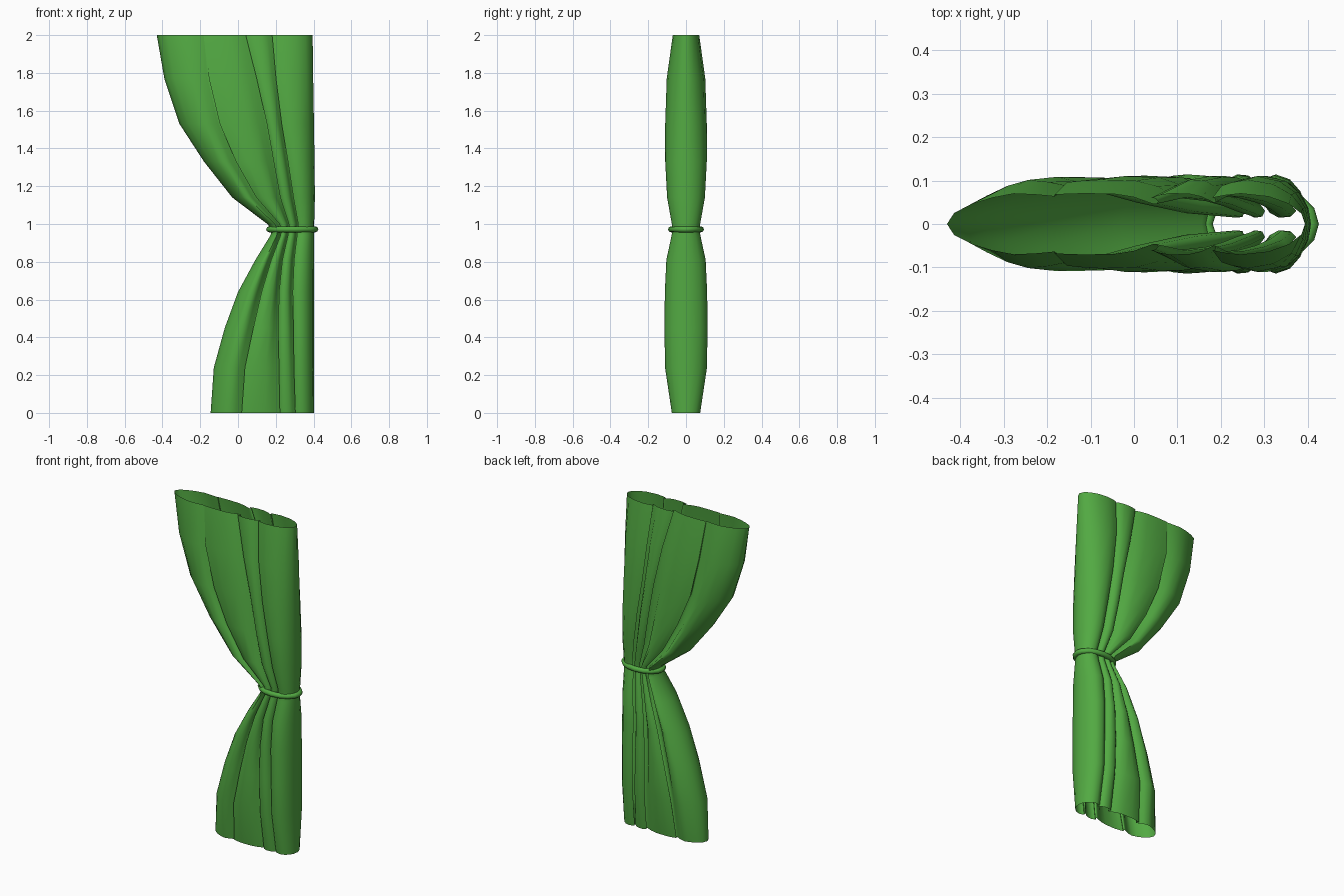
import bpy, bmesh, math

if "Cube" in bpy.data.objects:
    bpy.data.objects.remove(bpy.data.objects["Cube"])

mat = bpy.data.materials.new("green_cloth")
mat.diffuse_color = (0.085, 0.40, 0.055, 1)
mat.use_nodes = True
mat.node_tree.nodes["Principled BSDF"].inputs["Base Color"].default_value = mat.diffuse_color

# Rows: z, left x, right x, half depth, three crease positions (fractions), their depths
ROWS = [
    (2.00, -0.43, 0.395, 0.070, .30, .57, .74, .10, .35, .30),
    (1.77, -0.39, 0.398, 0.102, .30, .62, .75, .15, .42, .38),
    (1.53, -0.31, 0.402, 0.110, .30, .65, .76, .30, .52, .46),
    (1.33, -0.18, 0.405, 0.110, .29, .63, .76, .55, .62, .55),
    (1.14, -0.03, 0.407, 0.100, .29, .58, .74, .75, .72, .66),
    (1.00, 0.155, 0.403, 0.075, .26, .46, .66, .80, .80, .78),
    (0.97, 0.180, 0.402, 0.072, .22, .40, .60, .80, .80, .80),
    (0.94, 0.172, 0.402, 0.076, .23, .40, .61, .80, .80, .78),
    (0.81, 0.092, 0.402, 0.104, .27, .46, .66, .72, .72, .66),
    (0.64, 0.000, 0.402, 0.112, .31, .54, .72, .60, .60, .54),
    (0.45, -0.070, 0.402, 0.114, .32, .60, .77, .48, .50, .44),
    (0.24, -0.128, 0.402, 0.111, .31, .65, .80, .38, .42, .36),
    (0.00, -0.145, 0.402, 0.075, .30, .67, .82, .32, .34, .30),
]


def half_section(row):
    """Overlapping pleats: each fold slopes into a rounded dip tucked under the next."""
    z, xl, xr, d = row[:4]
    edges = [0, *row[4:7], 1]
    depth = row[7:]
    pts = [(0, 0), (.02, .36)]
    lip = 1
    for i in range(4):
        a, b = edges[i], edges[i + 1]
        w = b - a
        if i == 0:
            pts += [(w * .22, .64), (w * .42, .86)]
        else:
            pts += [(a, lip), (a + .12 * w, lip * .45 + .55), (a + .3 * w, 1)]
        if i < 3:
            c = depth[i]
            k = max(0, min(1, (c - .25) / .4))
            tuck = k * min(.06 / (xr - xl), .65 * (edges[i + 2] - b))
            lip = 1 - .4 * c if k < .1 else .86
            pts += [(a + .62 * w, 1 - .05 * c), (a + .82 * w, 1 - .35 * c),
                    (b - .04 * w, 1 - .8 * c), (b + tuck * .35, 1 - c),
                    (b + tuck * .8, 1 - .96 * c), (b + tuck, 1 - .75 * c),
                    (b + tuck * .6, 1 - .45 * c)]
        else:
            pts += [(a + .6 * w, .90), (a + .82 * w, .66), (a + .95 * w, .35), (1, 0)]
    return [(xl + (xr - xl) * t, -d * y, z) for t, y in pts]


# Gathered curtain: open tube lofted through the rows
bm = bmesh.new()
loops = []
for row in ROWS:
    front = half_section(row)
    back = [(x, -y, z) for x, y, z in reversed(front[1:-1])]
    loops.append([bm.verts.new(p) for p in front + back])
for up, low in zip(loops, loops[1:]):
    n = len(up)
    for i in range(n):
        j = (i + 1) % n
        bm.faces.new((low[i], low[j], up[j], up[i]))
me = bpy.data.meshes.new("curtain")
bm.to_mesh(me)
bm.free()
curtain = bpy.data.objects.new("curtain", me)
bpy.context.collection.objects.link(curtain)

# Tie band around the gather
bpy.ops.mesh.primitive_torus_add(major_segments=16, minor_segments=8,
                                 major_radius=1, minor_radius=0.1)
tie = bpy.context.object
tie.name = "tie_band"
for v in tie.data.vertices:
    a = math.atan2(v.co.y, v.co.x)
    r = (math.hypot(v.co.x, v.co.y) - 1) * 0.16
    v.co = (0.287 + (0.122 + r) * math.cos(a), (0.079 + r) * math.sin(a), 0.972 + v.co.z * 0.16)

for ob in (curtain, tie):
    ob.data.materials.append(mat)
    bpy.ops.object.select_all(action='DESELECT')
    ob.select_set(True)
    bpy.context.view_layer.objects.active = ob
    bpy.ops.object.shade_smooth_by_angle(angle=math.radians(80))
